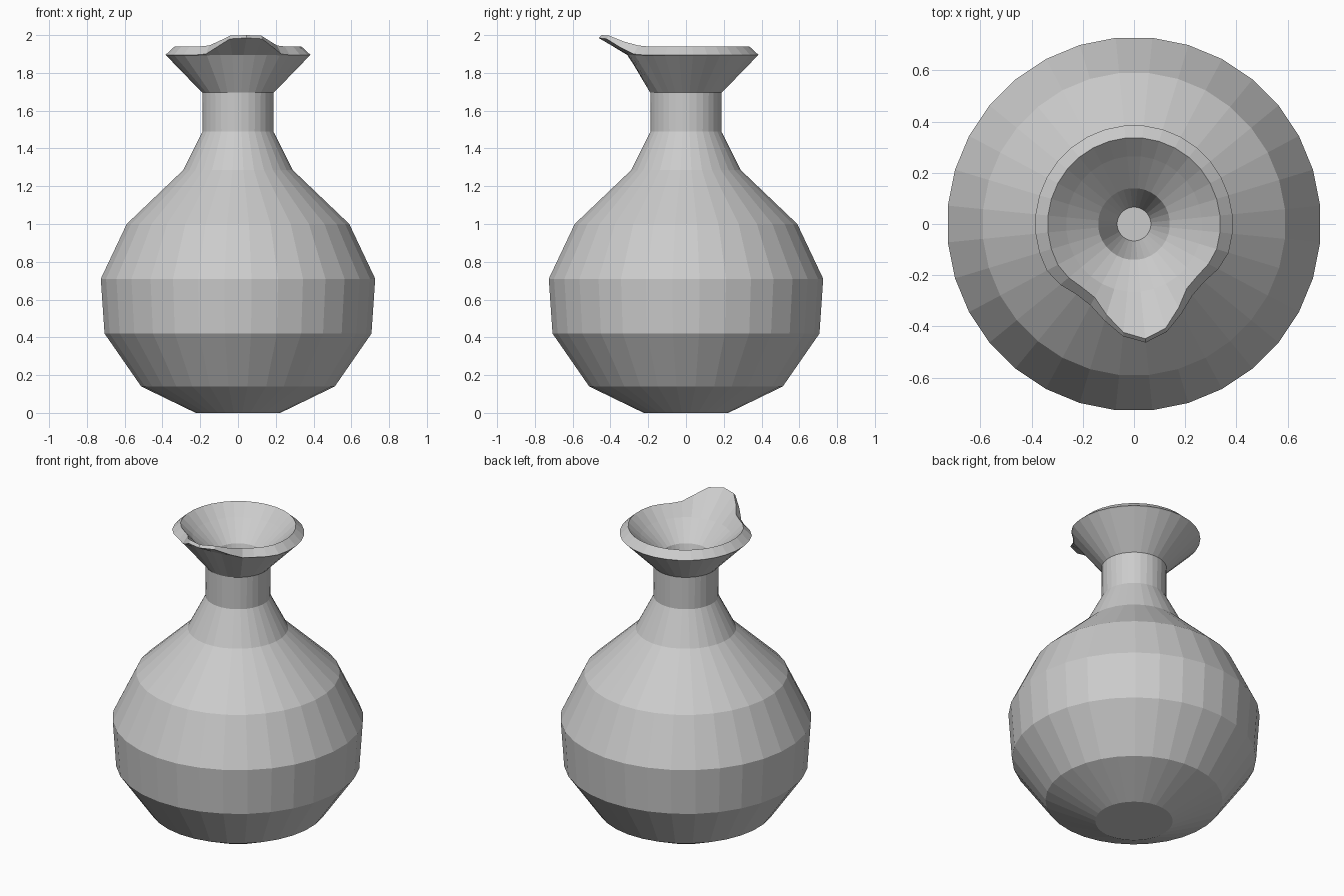
import bpy, bmesh, math

old = bpy.data.objects.get("Cube")
if old:
    bpy.data.objects.remove(old, do_unlink=True)

SIDES = 32
STEP = 2 * math.pi / SIDES
LIP_ANGLE = -math.pi / 2 + STEP / 2   # column at the middle of the pouring lip

# Outer wall from base to neck top (radius, height)
outer = [(0.225, 0), (0.515, 0.14), (0.71, 0.42), (0.73, 0.71), (0.592, 1.0),
         (0.292, 1.285), (0.188, 1.49), (0.19, 1.695)]
# Flare underside, outer rim edge and inner rim edge
rim = [(0.38, 1.89), (0.386, 1.895), (0.337, 1.94)]
# Funnel inside the mouth, down to its floor
inner = [(0.265, 1.87), (0.14, 1.76), (0.066, 1.5)]

# Rim rings bent into a lip: values by column distance from the lip centre
lip = [
    [(0.305, 1.895), (0.31, 1.895), (0.325, 1.895), (0.35, 1.893), (0.345, 1.89), (0.365, 1.89)],
    [(0.465, 1.985), (0.44, 1.98), (0.395, 1.935), (0.36, 1.9), (0.355, 1.895), (0.373, 1.895)],
    [(0.45, 2.0), (0.425, 1.997), (0.37, 1.965), (0.325, 1.945), (0.32, 1.94), (0.33, 1.94)],
]


def add_ring(bm, profile_at):
    ring = []
    for i in range(SIDES):
        r, z = profile_at(min(i, SIDES - i))
        a = LIP_ANGLE + i * STEP
        ring.append(bm.verts.new((r * math.cos(a), r * math.sin(a), z)))
    return ring


bm = bmesh.new()
rings = [add_ring(bm, lambda k, p=p: p) for p in outer]
for base, bend in zip(rim, lip):
    rings.append(add_ring(bm, lambda k, b=base, l=bend: l[k] if k < len(l) else b))
rings += [add_ring(bm, lambda k, p=p: p) for p in inner]

# Walls, base and funnel floor
for low, high in zip(rings, rings[1:]):
    for i in range(SIDES):
        j = (i + 1) % SIDES
        bm.faces.new((low[i], low[j], high[j], high[i]))
bm.faces.new(list(reversed(rings[0])))
bm.faces.new(rings[-1])

mesh = bpy.data.meshes.new("jug")
bm.to_mesh(mesh)
bm.free()
jug = bpy.data.objects.new("jug", mesh)
bpy.context.collection.objects.link(jug)

# Plain grey clay
clay = bpy.data.materials.new("grey_clay")
clay.use_nodes = True
colour = (0.6, 0.6, 0.6, 1)
clay.diffuse_color = colour
clay.node_tree.nodes["Principled BSDF"].inputs["Base Color"].default_value = colour
mesh.materials.append(clay)
